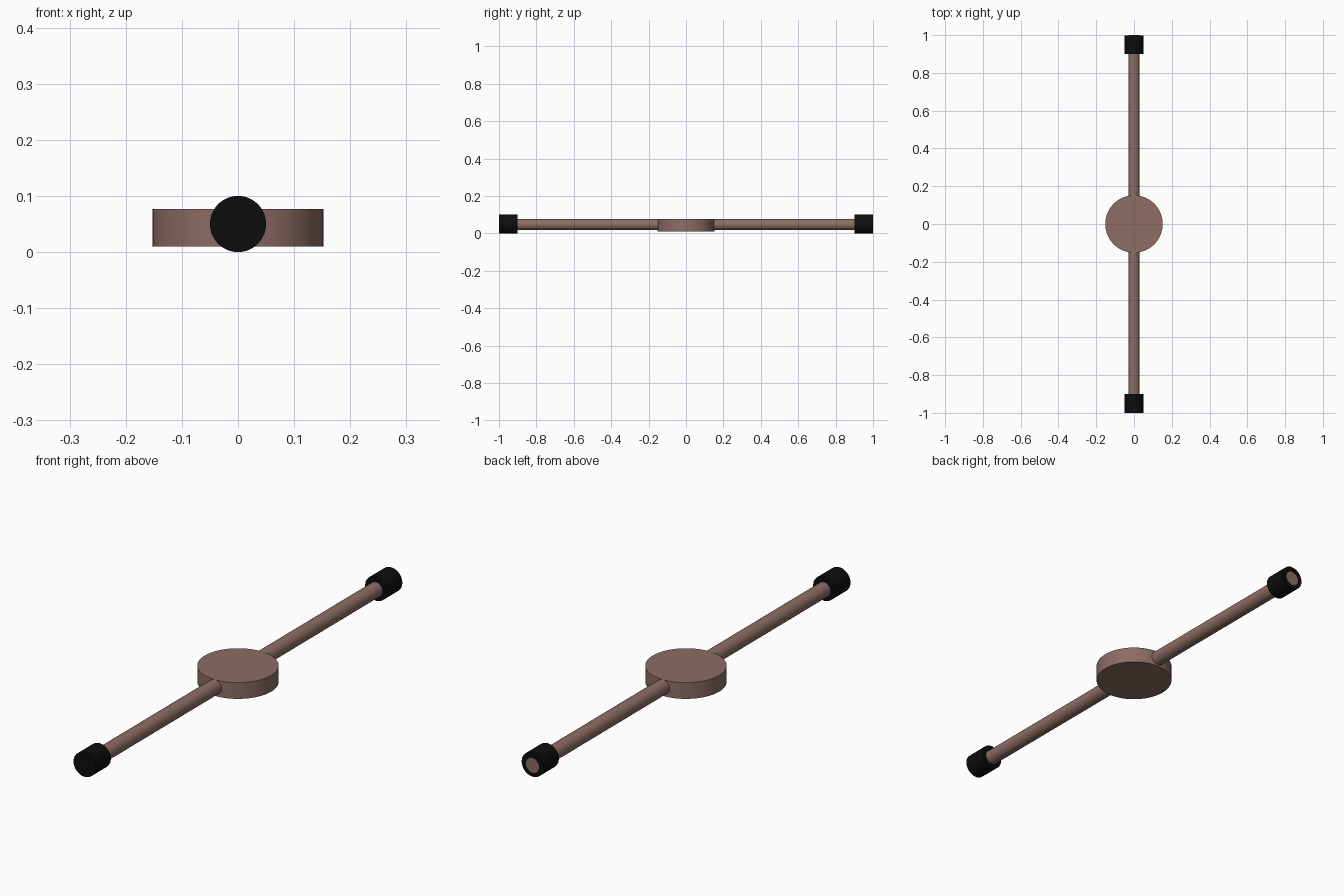
import bpy
import math

if "Cube" in bpy.data.objects:
    bpy.data.objects.remove(bpy.data.objects["Cube"])


def material(name, rgb):
    m = bpy.data.materials.new(name)
    m.diffuse_color = (*rgb, 1.0)
    m.use_nodes = True
    m.node_tree.nodes["Principled BSDF"].inputs["Base Color"].default_value = m.diffuse_color
    return m


brown = material("dusty_brown", (0.266, 0.153, 0.128))
black = material("black", (0.004, 0.004, 0.004))


def cylinder(name, radius, depth, location, mat, along_y=False, sides=64):
    rot = (math.radians(90), 0, 0) if along_y else (0, 0, 0)
    bpy.ops.mesh.primitive_cylinder_add(vertices=sides, radius=radius, depth=depth,
                                        location=location, rotation=rot)
    ob = bpy.context.object
    ob.name = name
    ob.data.materials.append(mat)
    bpy.ops.object.shade_smooth_by_angle(angle=math.radians(30))
    return ob


# Central disc
cylinder("hub_disc", 0.152, 0.067, (0, 0, 0.0435), brown)

# Long rod, showing through the back cap but hidden inside the front one
cylinder("rod", 0.03, 1.99, (0, 0.005, 0.047), brown, along_y=True)

# End caps
for name, side in (("front_cap", -1), ("back_cap", 1)):
    depth = 0.1 if side < 0 else 0.099
    cylinder(name, 0.05, depth, (0, side * (0.9 + depth / 2), 0.05), black, along_y=True)
